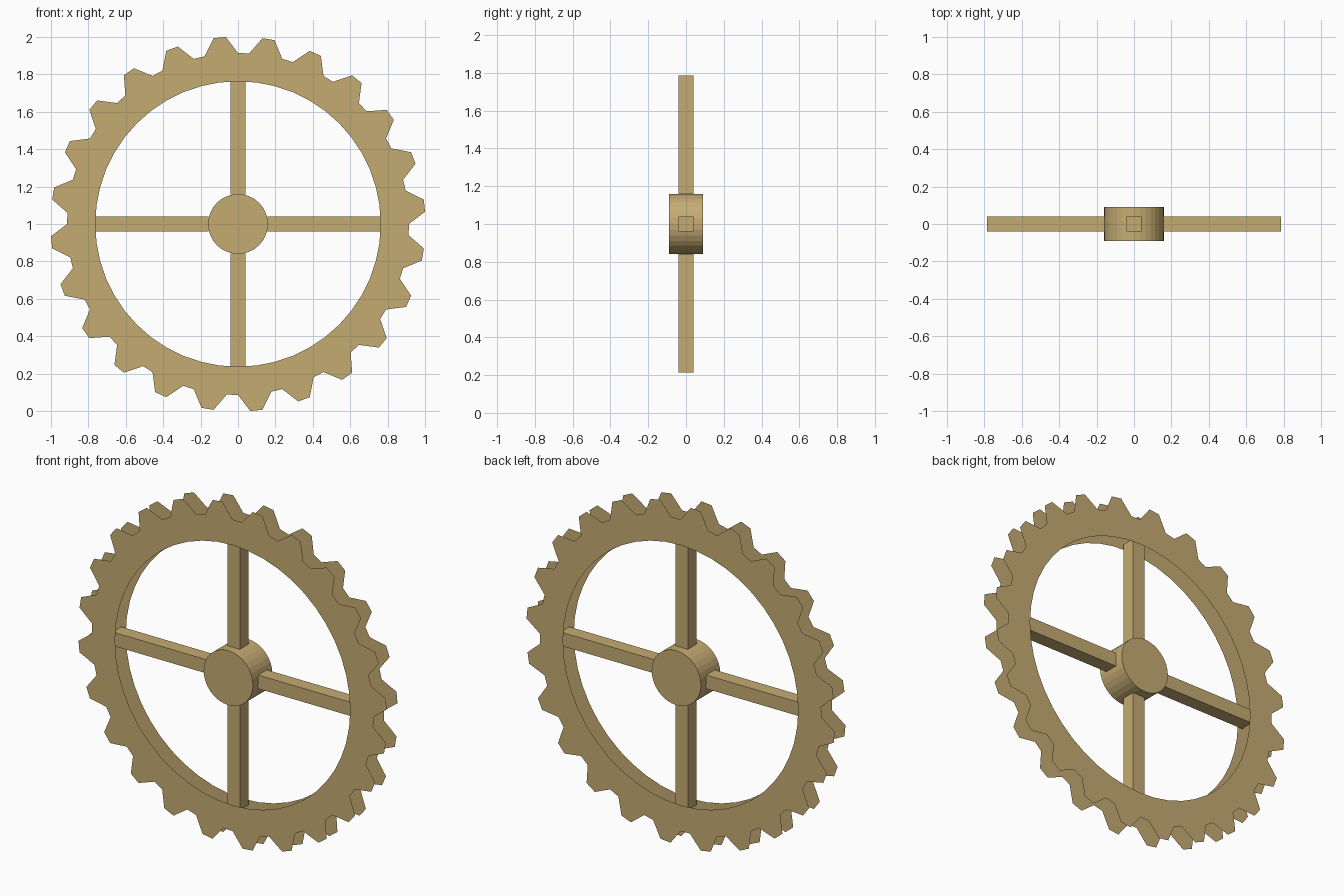
import bpy, bmesh, math
from mathutils import Matrix, Vector

if "Cube" in bpy.data.objects:
    bpy.data.objects.remove(bpy.data.objects["Cube"])

TEETH = 24
R_TIP, R_ROOT, R_INNER = 1.002, 0.914, 0.763
RIM_HALF = 0.05
CENTRE = Vector((0, 0, 1))

brass = bpy.data.materials.new("tan_brass")
brass.diffuse_color = (0.56, 0.41, 0.17, 1)
brass.use_nodes = True
brass.node_tree.nodes["Principled BSDF"].inputs["Base Color"].default_value = brass.diffuse_color


def finish(name, bm):
    mesh = bpy.data.meshes.new(name)
    bm.to_mesh(mesh)
    bm.free()
    mesh.materials.append(brass)
    obj = bpy.data.objects.new(name, mesh)
    obj.location = CENTRE
    bpy.context.collection.objects.link(obj)
    return obj


def rim_plate(name, y, flip):
    """Open toothed ring: each tooth is a root strip plus a tooth face."""
    bm = bmesh.new()
    step = 360 / TEETH

    for i in range(TEETH):
        def point(r, quarter):
            # angle measured clockwise from the top
            a = math.radians((i + quarter / 4) * step)
            return bm.verts.new((r * math.sin(a), y, r * math.cos(a)))

        in_a, in_b, in_c = (point(R_INNER, q) for q in (0, 2, 4))
        root_a, root_b, root_c = (point(R_ROOT, q) for q in (0, 1, 4))
        tip_a, tip_b = (point(R_TIP, q) for q in (2, 3))
        bm.faces.new((in_a, root_a, root_b, in_b))
        bm.faces.new((in_b, root_b, tip_a, tip_b, root_c, in_c))
    bmesh.ops.remove_doubles(bm, verts=bm.verts, dist=1e-4)
    bm.normal_update()
    for f in bm.faces:
        if f.normal.y * y < 0:
            f.normal_flip()
    return finish(name, bm)


# Rim: front and back toothed plates with open edges
rim_plate("rim_front", -RIM_HALF, False)
rim_plate("rim_back", RIM_HALF, True)

# Hub: short cylinder along y
bm = bmesh.new()
bmesh.ops.create_cone(bm, cap_ends=True, segments=32, radius1=0.16, radius2=0.16,
                      depth=0.18, matrix=Matrix.Rotation(math.pi / 2, 4, 'X'))
finish("hub", bm)

# Spokes: four square bars from the hub into the rim
START, END, WIDTH = 0.159, 0.785, 0.08
for i, side in enumerate(("top", "right", "bottom", "left")):
    bm = bmesh.new()
    turn = Matrix.Rotation(i * math.pi / 2, 4, 'Y')
    move = Matrix.Translation((0, 0, (START + END) / 2))
    size = Matrix.Diagonal((WIDTH, WIDTH, END - START, 1))
    bmesh.ops.create_cube(bm, size=1, matrix=turn @ move @ size)
    finish("spoke_" + side, bm)
